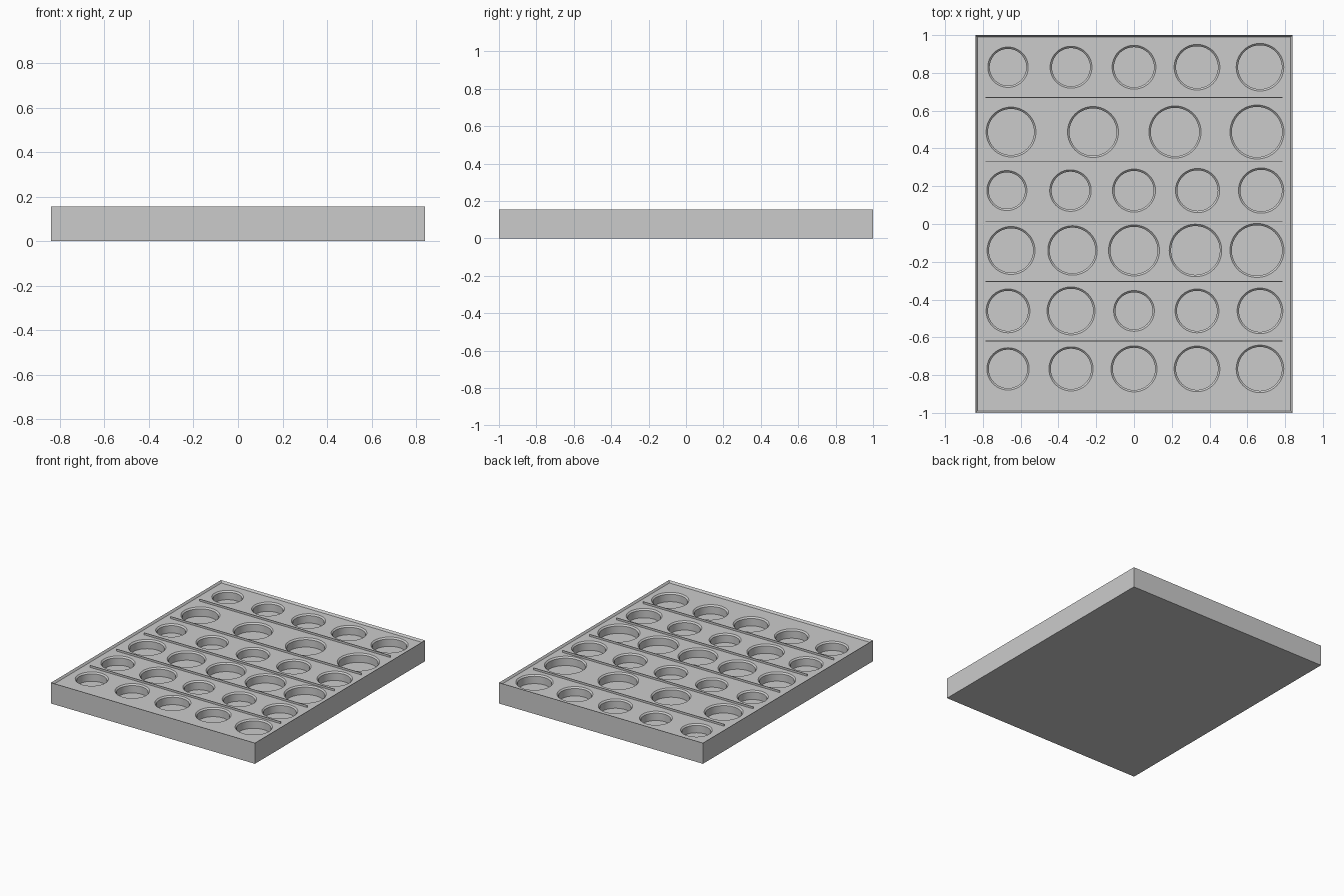
import bpy
import bmesh
from mathutils import Matrix, Vector

if "Cube" in bpy.data.objects:
    bpy.data.objects.remove(bpy.data.objects["Cube"], do_unlink=True)

WIDTH, LENGTH, HEIGHT = 1.68, 2.0, 0.155
RIM, RIM_DROP = 0.015, 0.015
FLOOR = HEIGHT - RIM_DROP          # recessed top surface
DEPTH, LIP = 0.065, 0.01           # pocket depth and chamfered lip

# Rows of pockets: y, x of the outermost pocket, radii from left to right in plan
ROWS = [
    (0.83, 0.667, (0.107, 0.111, 0.116, 0.121, 0.126)),
    (0.487, 0.651, (0.132, 0.135, 0.138, 0.143)),
    (0.177, 0.673, (0.106, 0.110, 0.114, 0.117, 0.120)),
    (-0.14, 0.651, (0.127, 0.131, 0.135, 0.139, 0.143)),
    (-0.46, 0.667, (0.116, 0.127, 0.108, 0.116, 0.121)),
    (-0.767, 0.667, (0.112, 0.117, 0.122, 0.121, 0.126)),
]

gray = bpy.data.materials.new("plain_gray")
gray.use_nodes = True
gray.diffuse_color = (0.6, 0.6, 0.6, 1)
gray.node_tree.nodes["Principled BSDF"].inputs["Base Color"].default_value = (0.6, 0.6, 0.6, 1)


def make_object(name, bm):
    bmesh.ops.recalc_face_normals(bm, faces=bm.faces)
    mesh = bpy.data.meshes.new(name)
    bm.to_mesh(mesh)
    bm.free()
    mesh.materials.append(gray)
    obj = bpy.data.objects.new(name, mesh)
    bpy.context.collection.objects.link(obj)
    return obj


def add_box(bm, size, center):
    matrix = Matrix.Translation(center) @ Matrix.Diagonal((*size, 1))
    return bmesh.ops.create_cube(bm, size=1, matrix=matrix)["verts"]


def add_cone(bm, low_radius, high_radius, low, high):
    """Pocket cutter: straight wall below, chamfer flaring out above."""
    geom = bmesh.ops.create_cone(
        bm, cap_ends=True, segments=64, radius1=low_radius, radius2=high_radius,
        depth=high - low, matrix=Matrix.Translation((0, 0, (low + high) / 2)))
    return geom["verts"]


# Tray body with a thin raised rim
bm = bmesh.new()
add_box(bm, (WIDTH, LENGTH, HEIGHT), (0, 0, HEIGHT / 2))
bm.normal_update()
top = max(bm.faces, key=lambda f: f.calc_center_median().z)
bmesh.ops.inset_region(bm, faces=[top], thickness=RIM)
bmesh.ops.translate(bm, verts=top.verts, vec=(0, 0, -RIM_DROP))
tray = make_object("tray", bm)

# Round pockets, all in one cutter
bm = bmesh.new()
for y, reach, radii in ROWS:
    for i, radius in enumerate(radii):
        x = -reach + 2 * reach * i / (len(radii) - 1)
        wall = radius - LIP
        verts = add_cone(bm, wall, radius + LIP, FLOOR - LIP, FLOOR + LIP)
        base = next(f for f in verts[0].link_faces if len(f.verts) > 4
                    and f.calc_center_median().z < FLOOR)
        lower = bmesh.ops.extrude_face_region(bm, geom=[base])["geom"]
        lower = [v for v in lower if isinstance(v, bmesh.types.BMVert)]
        bmesh.ops.translate(bm, verts=lower, vec=(0, 0, LIP - DEPTH))
        if base.is_valid:
            bmesh.ops.delete(bm, geom=[base], context="FACES_ONLY")
        bmesh.ops.translate(bm, verts=list(set(verts + lower)), vec=Vector((x, y, 0)))
cutter = make_object("pocket_cutter", bm)
cutter.hide_render = True

cut = tray.modifiers.new("pockets", "BOOLEAN")
cut.operation = "DIFFERENCE"
cut.solver = "EXACT"
cut.object = cutter
bpy.ops.object.select_all(action="DESELECT")
tray.select_set(True)
bpy.context.view_layer.objects.active = tray
bpy.ops.object.modifier_apply(modifier=cut.name)
bpy.ops.object.shade_smooth_by_angle()
bpy.data.objects.remove(cutter, do_unlink=True)

# Thin upright dividers between the rows
bm = bmesh.new()
for y in (0.67, 0.33, 0.015, -0.305, -0.62):
    add_box(bm, (1.57, 0.004, RIM_DROP + 0.005), (0, y, HEIGHT - RIM_DROP / 2 - 0.0025))
make_object("row_dividers", bm)
